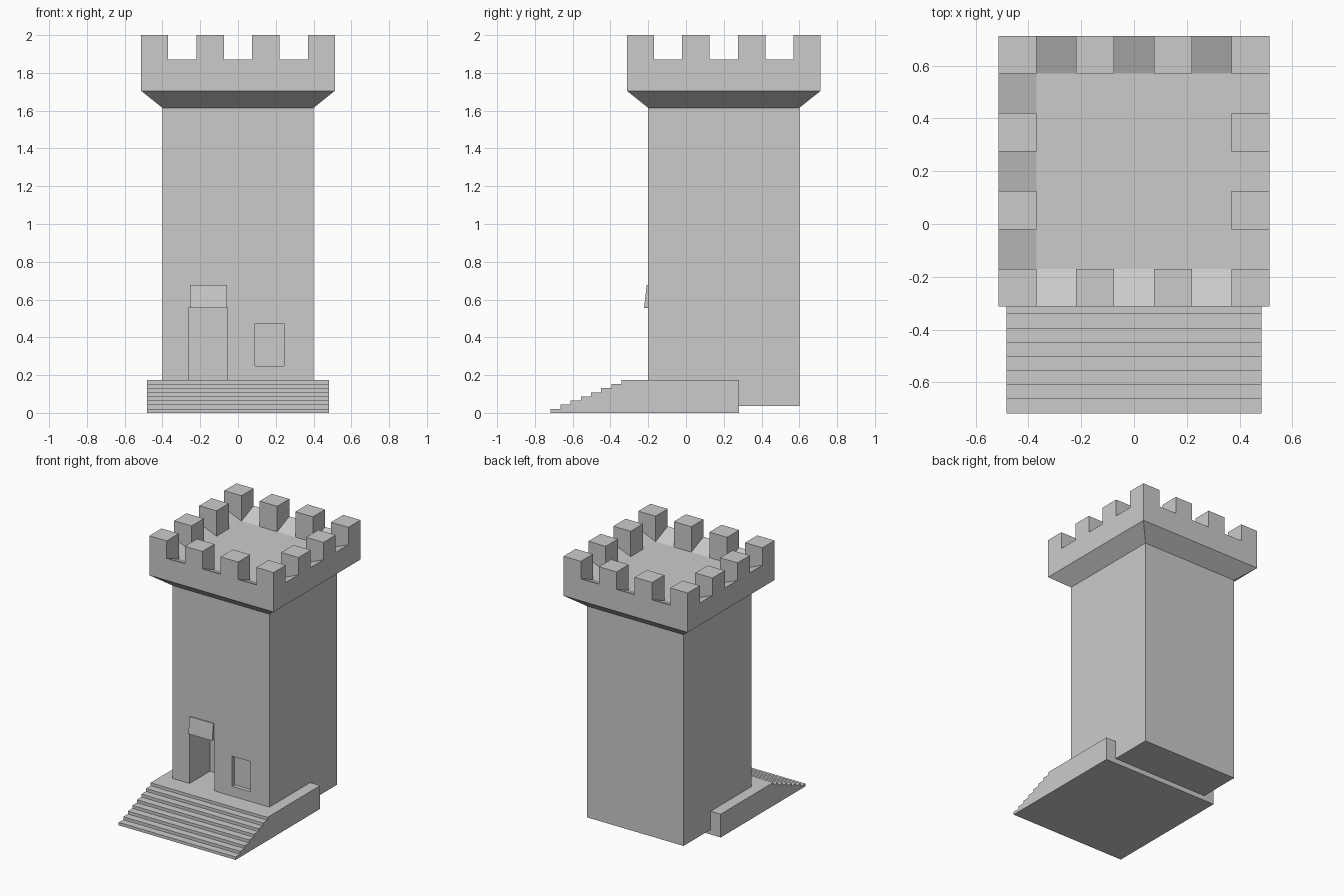
import bpy, bmesh

if "Cube" in bpy.data.objects:
    bpy.data.objects.remove(bpy.data.objects["Cube"])

CY = 0.2            # tower centre in y
OUT, INN = 0.513, 0.37
RIM, FLOOR, TOP = 1.87, 1.81, 2.0


def new_object(name, bm):
    bmesh.ops.recalc_face_normals(bm, faces=bm.faces)
    mesh = bpy.data.meshes.new(name)
    bm.to_mesh(mesh)
    bm.free()
    obj = bpy.data.objects.new(name, mesh)
    bpy.context.collection.objects.link(obj)
    return obj


def extrude_x(name, profile, x0, x1):
    """Solid from a y/z profile swept along x."""
    bm = bmesh.new()
    a = [bm.verts.new((x0, y, z)) for y, z in profile]
    b = [bm.verts.new((x1, y, z)) for y, z in profile]
    bm.faces.new(a)
    bm.faces.new(b)
    for i in range(len(a)):
        j = (i + 1) % len(a)
        bm.faces.new((a[i], a[j], b[j], b[i]))
    return new_object(name, bm)


def box(name, x0, x1, y0, y1, z0, z1):
    return extrude_x(name, [(y0, z0), (y1, z0), (y1, z1), (y0, z1)], x0, x1)


def square_rings(name, rings):
    """Loft square rings given as (half width, z)."""
    bm = bmesh.new()
    loops = [[bm.verts.new((sx * h, CY + sy * h, z))
              for sx, sy in ((-1, -1), (1, -1), (1, 1), (-1, 1))]
             for h, z in rings]
    for a, b in zip(loops, loops[1:]):
        for i in range(4):
            j = (i + 1) % 4
            bm.faces.new((a[i], a[j], b[j], b[i]))
    bm.faces.new(loops[0])
    bm.faces.new(loops[-1])
    return new_object(name, bm)


def merlon(name, xs, ys):
    """Block whose open bottom follows the sloping walkway."""
    bm = bmesh.new()
    corners = [(xs[0], ys[0]), (xs[1], ys[0]), (xs[1], ys[1]), (xs[0], ys[1])]
    low, high = [], []
    for x, y in corners:
        d = max(abs(x), abs(y))
        z = FLOOR + (RIM - FLOOR) * (d - INN) / (OUT - INN)
        low.append(bm.verts.new((x, y + CY, z)))
        high.append(bm.verts.new((x, y + CY, TOP)))
    top = bm.faces.new(high)
    for i in range(4):
        j = (i + 1) % 4
        bm.faces.new((low[i], low[j], high[j], high[i]))
    obj = new_object(name, bm)
    if obj.data.polygons[0].normal.z < 0:
        obj.data.flip_normals()
    return obj


# Shaft with recessed doorway and window
shaft = box("shaft", -0.4, 0.4, CY - 0.4, CY + 0.4, 0.037, 1.615)
cutters = [box("doorway_cutter", -0.26, -0.055, -0.4, 0.04, 0.1, 0.56),
           box("window_cutter", 0.09, 0.243, -0.4, -0.17, 0.247, 0.472)]
for cutter in cutters:
    mod = shaft.modifiers.new(cutter.name, 'BOOLEAN')
    mod.operation = 'DIFFERENCE'
    mod.solver = 'EXACT'
    mod.object = cutter
    bpy.context.view_layer.objects.active = shaft
    bpy.ops.object.modifier_apply(modifier=mod.name)
    bpy.data.objects.remove(cutter, do_unlink=True)

# Flared crown with inward sloping rim
square_rings("crown", [(0.4, 1.615), (OUT, 1.705), (OUT, RIM), (INN, FLOOR)])

# Battlements around the rim
spans = [(-OUT, -INN), (-0.22, -0.075), (0.075, 0.22), (INN, OUT)]
for i, xs in enumerate(spans):
    for j, ys in enumerate(spans):
        if i in (0, 3) or j in (0, 3):
            merlon(f"merlon_{i}_{j}", xs, ys)

# Stepped base
steps, y0, y1, height = 8, -0.718, -0.342, 0.174
run, rise = (y1 - y0) / (steps - 1), height / steps
profile = [(0.28, 0.0), (y0, 0.0)]
for k in range(steps):
    profile.append((y0 + k * run, (k + 1) * rise))
    if k < steps - 1:
        profile.append((y0 + (k + 1) * run, (k + 1) * rise))
profile.append((0.28, height))
extrude_x("stepped_base", profile, -0.483, 0.483)

# Slanted panel above the doorway
extrude_x("door_canopy", [(-0.195, 0.555), (-0.222, 0.555), (-0.208, 0.678),
                          (-0.195, 0.678)], -0.255, -0.058)
